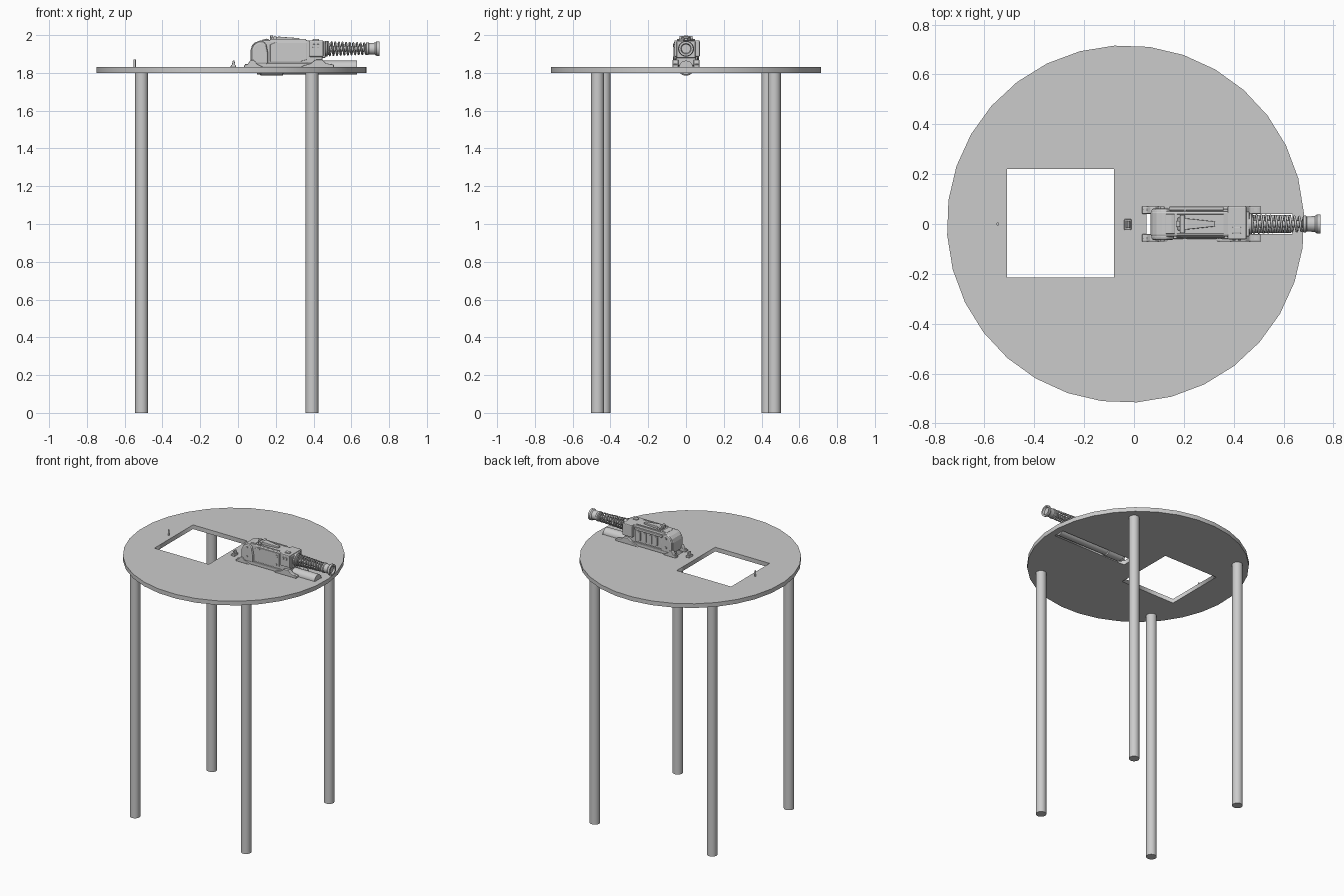
import bpy, bmesh
from math import sin, cos, pi, radians
from mathutils import Matrix, Vector

if "Cube" in bpy.data.objects:
    bpy.data.objects.remove(bpy.data.objects["Cube"])


def finish(name, bm, smooth=False, bevel=0.0):
    bmesh.ops.recalc_face_normals(bm, faces=bm.faces)
    me = bpy.data.meshes.new(name)
    bm.to_mesh(me)
    bm.free()
    ob = bpy.data.objects.new(name, me)
    bpy.context.collection.objects.link(ob)
    if bevel:
        m = ob.modifiers.new("edge_round", 'BEVEL')
        m.width, m.segments = bevel, 2
    if smooth:
        bpy.ops.object.select_all(action='DESELECT')
        bpy.context.view_layer.objects.active = ob
        ob.select_set(True)
        bpy.ops.object.shade_smooth_by_angle(angle=radians(35))
    return ob


def box(name, x, y, z, bevel=0.0):
    bm = bmesh.new()
    bmesh.ops.create_cube(bm, size=1)
    for v in bm.verts:
        v.co = Vector([(r[0] + r[1]) / 2 + c * (r[1] - r[0]) for c, r in zip(v.co, (x, y, z))])
    return finish(name, bm, bevel=bevel)


def prism(name, pts, y0, y1, bevel=0.0, smooth=False):
    """XZ profile extruded along y"""
    bm = bmesh.new()
    f = bm.faces.new([bm.verts.new((x, y0, z)) for x, z in pts])
    g = bmesh.ops.extrude_face_region(bm, geom=[f])['geom']
    bmesh.ops.translate(bm, verts=[v for v in g if isinstance(v, bmesh.types.BMVert)], vec=(0, y1 - y0, 0))
    return finish(name, bm, smooth, bevel)


def lathe(name, prof, origin, axis, n=24):
    """(distance along axis, radius) profile turned round an axis"""
    rot = {'X': Matrix.Rotation(pi / 2, 3, 'Y'), 'Y': Matrix.Rotation(-pi / 2, 3, 'X'), 'Z': Matrix.Identity(3)}[axis]
    bm = bmesh.new()
    rings = [[bm.verts.new(rot @ Vector((r * cos(2 * pi * i / n), r * sin(2 * pi * i / n), d)) + Vector(origin))
              for i in range(n)] for d, r in prof]
    for a, b in zip(rings, rings[1:]):
        for i in range(n):
            bm.faces.new((a[i], a[(i + 1) % n], b[(i + 1) % n], b[i]))
    bm.faces.new(rings[0])
    bm.faces.new(rings[-1])
    return finish(name, bm, True)


def rod(name, origin, axis, length, r, n=24):
    return lathe(name, [(0, r), (length, r)], origin, axis, n)


def curve(name, splines, cyclic, dims, z=0.0, extrude=0.0, bevel=0.0):
    cu = bpy.data.curves.new(name, 'CURVE')
    cu.dimensions = dims
    cu.extrude, cu.bevel_depth, cu.bevel_resolution = extrude, bevel, 2
    if dims == '2D':
        cu.fill_mode = 'BOTH'
    for pts in splines:
        s = cu.splines.new('POLY')
        s.points.add(len(pts) - 1)
        for p, c in zip(s.points, pts):
            p.co = (*c, 1)
        s.use_cyclic_u = cyclic
    ob = bpy.data.objects.new(name, cu)
    ob.location.z = z
    bpy.context.collection.objects.link(ob)
    return ob


def rect(x0, x1, y0, y1):
    return [(x0, y0, 0), (x0, y1, 0), (x1, y1, 0), (x1, y0, 0)]


# round table top with square window and slot for the tube
disc = [(-0.034 + 0.717 * cos(radians(3.6 + 11.25 * i)), 0.717 * sin(radians(3.6 + 11.25 * i)), 0) for i in range(32)]
curve("table_top", [disc, rect(-0.51, -0.08, -0.215, 0.22), rect(0.05, 0.635, -0.04, 0.04)],
      True, '2D', 1.815, 0.015)

# legs
for s, side in ((-1, "front"), (1, "back")):
    rod(f"{side}_left_leg", (-0.51, s * 0.433, 0), 'Z', 1.80, 0.034, 32)
    rod(f"{side}_right_leg", (0.392, s * 0.468, 0), 'Z', 1.80, 0.034, 32)

# pin and small peg on the table
rod("locating_pin", (-0.547, 0, 1.82), 'Z', 0.05, 0.006, 12)
prism("peg_base", [(-0.04, 1.829), (-0.01, 1.829), (-0.012, 1.843), (-0.037, 1.843)], -0.025, 0.02, 0.004)
prism("peg_tip", [(-0.033, 1.84), (-0.014, 1.84), (-0.019, 1.866), (-0.027, 1.866)], -0.017, 0.012, 0.003)

# tube lying in the slot
rod("slot_tube", (0.10, 0, 1.828), 'X', 0.53, 0.037)
lathe("tube_collar", [(0, 0.036), (0.006, 0.043), (0.12, 0.043), (0.126, 0.036)], (0.115, 0, 1.828), 'X')

# main housing with rounded nose
body = [(0.066, 1.845), (0.066, 1.92), (0.074, 1.945), (0.09, 1.961), (0.112, 1.97), (0.14, 1.974),
        (0.36, 1.974), (0.39, 1.968), (0.39, 1.85), (0.33, 1.842)]
prism("housing", body, -0.05, 0.052, 0.008)
nose = [(0.07, 1.845), (0.07, 1.925), (0.083, 1.951), (0.108, 1.966), (0.135, 1.968), (0.15, 1.95), (0.16, 1.90), (0.16, 1.845)]
prism("nose_cheeks", nose, -0.065, 0.063, 0.01)
prism("nose_band", [(0.125, 1.90), (0.125, 1.974), (0.15, 1.981), (0.165, 1.978), (0.165, 1.90)], -0.04, 0.04, 0.004)

# rear block and end plate
box("rear_block", (0.375, 0.452), (-0.062, 0.073), (1.885, 1.972), 0.006)
box("rear_lower_block", (0.37, 0.447), (-0.052, 0.052), (1.84, 1.89), 0.005)
box("rear_plate", (0.445, 0.463), (-0.05, 0.05), (1.88, 1.967), 0.004)
box("rear_top_pad", (0.395, 0.43), (-0.038, -0.012), (1.968, 1.979), 0.003)
for i in range(2):
    box("rear_side_rib", (0.395 + 0.022 * i, 0.408 + 0.022 * i), (-0.067, -0.06), (1.935, 1.952), 0.002)

# tapered lever and its pivot on top
bm = bmesh.new()
lv = [[bm.verts.new((x, y * w, z)) for y, z in ((-1, 1.972), (1, 1.972), (1, zt), (-1, zt))]
      for x, w, zt in ((0.175, 0.026, 1.986), (0.215, 0.022, 1.992), (0.325, 0.010, 1.984))]
for a, b in zip(lv, lv[1:]):
    for i in range(4):
        bm.faces.new((a[i], a[(i + 1) % 4], b[(i + 1) % 4], b[i]))
bm.faces.new(lv[0])
bm.faces.new(lv[-1])
finish("top_lever", bm, bevel=0.003)
rod("lever_pivot", (0.195, -0.034, 1.985), 'Y', 0.068, 0.010, 16)
box("lever_catch", (0.17, 0.185), (-0.012, 0.012), (1.98, 1.998), 0.003)
for s, side in ((-1, "front"), (1, "back")):
    box(f"{side}_top_rail", (0.17, 0.36), (s * 0.043 - 0.004, s * 0.043 + 0.004), (1.97, 1.979), 0.002)

# raised side panels, front plain and back ribbed
prism("front_side_panel", [(0.17, 1.86), (0.17, 1.95), (0.20, 1.962), (0.365, 1.962), (0.365, 1.87), (0.33, 1.86)],
      -0.056, -0.048, 0.003)
prism("back_side_panel", [(0.15, 1.86), (0.15, 1.955), (0.36, 1.955), (0.36, 1.86)], 0.048, 0.060, 0.003)
box("back_upper_rail", (0.14, 0.36), (0.055, 0.070), (1.945, 1.962), 0.004)
for i in range(4):
    box("back_rib", (0.18 + 0.045 * i, 0.20 + 0.045 * i), (0.057, 0.067), (1.875, 1.938), 0.003)

# screw heads along both sides
for x, z in ((0.115, 1.945), (0.205, 1.952), (0.115, 1.88), (0.345, 1.94), (0.34, 1.88)):
    for s in (-1, 1):
        d = 0.060 if x < 0.16 else 0.050
        rod("screw_head", (x, s * d - (0.010 if s < 0 else 0), z), 'Y', 0.010, 0.008, 12)

# flared feet at the four corners
front_foot = [(0.032, 1.828), (0.032, 1.841), (0.052, 1.846), (0.066, 1.868), (0.085, 1.868), (0.10, 1.848), (0.14, 1.828)]
rear_foot = [(0.33, 1.828), (0.345, 1.838), (0.385, 1.850), (0.41, 1.870), (0.447, 1.870), (0.465, 1.851),
             (0.508, 1.843), (0.508, 1.828)]
for s, side in ((-1, "front"), (1, "back")):
    a, b = sorted((s * 0.040, s * 0.071))
    prism(f"{side}_nose_foot", front_foot, a, b, 0.004)
    prism(f"{side}_rear_foot", rear_foot, a, b, 0.004)
    a, b = sorted((s * 0.038, s * 0.060))
    box(f"{side}_skirt", (0.09, 0.42), (a, b), (1.829, 1.852), 0.004)
    for x in (0.045, 0.488):
        rod(f"{side}_foot_bolt", (x, s * 0.057, 1.838), 'Z', 0.010, 0.008, 12)

# plunger rod, spring and flared knob
ZC = 1.928
rod("plunger_rod", (0.45, 0, ZC), 'X', 0.25, 0.014)
lathe("spring_seat", [(0, 0.042), (0.012, 0.042), (0.016, 0.034), (0.022, 0.034)], (0.46, 0, ZC), 'X')
N, TURNS = 220, 11
helix = []
for i in range(N + 1):
    t = i / N
    a, r = 2 * pi * TURNS * t, 0.036 - 0.008 * t
    helix.append((0.472 + 0.21 * t, r * cos(a), ZC + r * sin(a)))
curve("spring", [helix], False, '3D', bevel=0.0048)
lathe("plunger_knob", [(0, 0.026), (0.004, 0.034), (0.014, 0.034), (0.018, 0.030), (0.050, 0.032), (0.058, 0.039),
                       (0.072, 0.039), (0.072, 0.028), (0.060, 0.024)], (0.676, 0, ZC), 'X')
